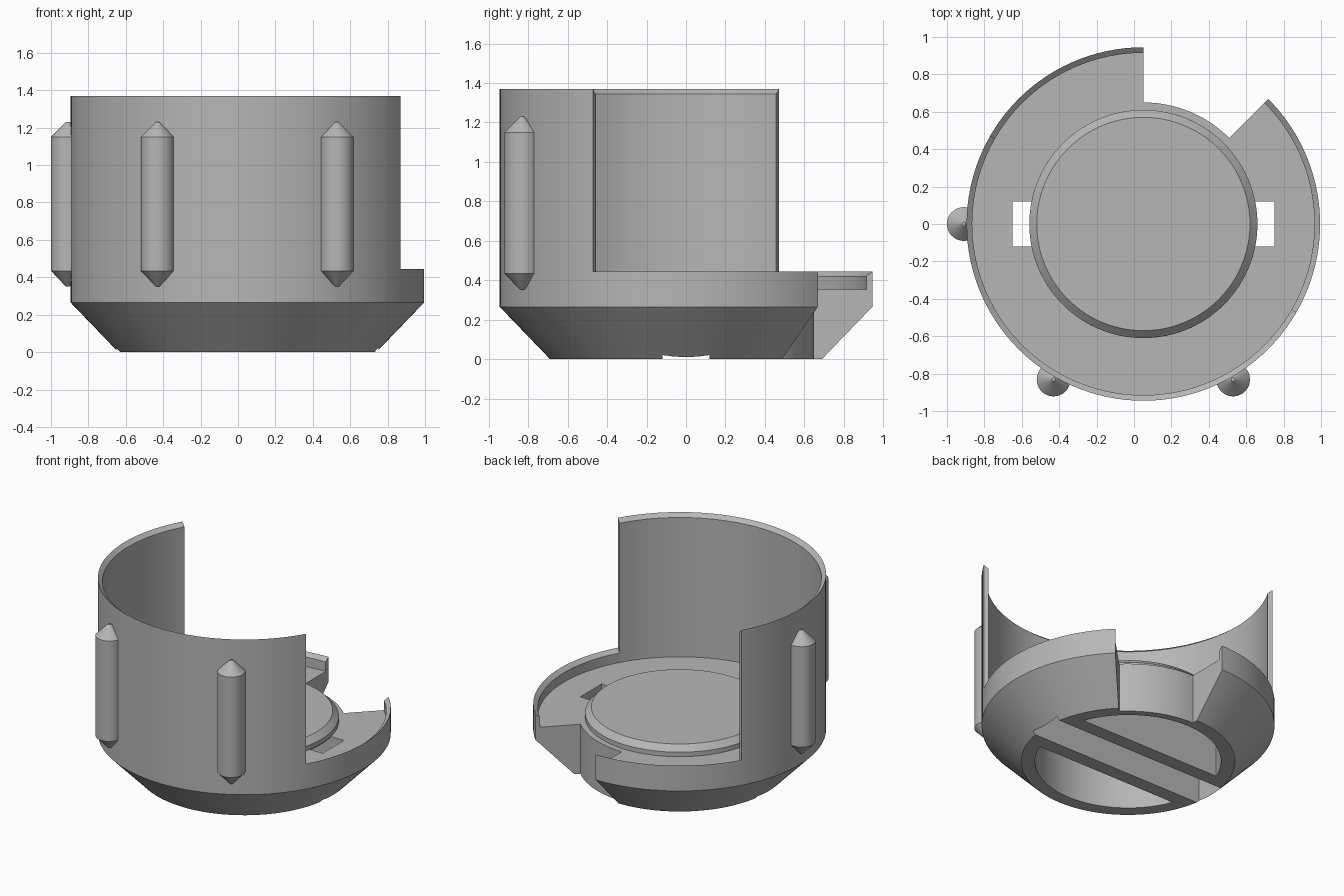
import bpy, bmesh
from math import radians, sin, cos
from mathutils import Vector

cube = bpy.data.objects.get("Cube")
if cube:
    bpy.data.objects.remove(cube, do_unlink=True)

CX = 0.05          # axis of the round body
STEP = 3           # degrees per lathe segment
R, R_IN = 0.945, 0.915
DECK = 0.353

grey = bpy.data.materials.new("plain grey")
grey.use_nodes = True
grey.diffuse_color = (0.47, 0.47, 0.47, 1)
grey.node_tree.nodes["Principled BSDF"].inputs["Base Color"].default_value = grey.diffuse_color


def finish(name, bm):
    bmesh.ops.remove_doubles(bm, verts=bm.verts, dist=1e-5)
    bmesh.ops.recalc_face_normals(bm, faces=bm.faces)
    mesh = bpy.data.meshes.new(name)
    bm.to_mesh(mesh)
    bm.free()
    mesh.materials.append(grey)
    ob = bpy.data.objects.new(name, mesh)
    bpy.context.collection.objects.link(ob)
    return ob


def lathe(name, profile, start=0, end=360):
    """Sweep a closed (radius, height) profile round the body axis."""
    bm = bmesh.new()
    rings = []
    for i in range((end - start) // STEP + 1):
        a = radians(start + i * STEP)
        rings.append([bm.verts.new((CX + r * cos(a), r * sin(a), z)) for r, z in profile])
    n = len(profile)
    for a, b in zip(rings, rings[1:]):
        for k in range(n):
            m = (k + 1) % n
            if profile[k][0] or profile[m][0]:
                quad = [a[k], a[m], b[m], b[k]]
                if profile[k][0] == 0:
                    quad.pop(3)
                elif profile[m][0] == 0:
                    quad.pop(2)
                bm.faces.new(quad)
    if end - start < 360:
        bm.faces.new(rings[0])
        bm.faces.new(rings[-1])
    return finish(name, bm)


def box(name, lo, hi):
    bm = bmesh.new()
    bmesh.ops.create_cube(bm, size=1)
    lo, hi = Vector(lo), Vector(hi)
    for v in bm.verts:
        v.co = (lo + hi) / 2 + v.co * (hi - lo)
    return finish(name, bm)


def cut(target, cutter):
    cutter.hide_render = True
    mod = target.modifiers.new("cut", "BOOLEAN")
    mod.operation, mod.solver, mod.object = "DIFFERENCE", "EXACT", cutter
    bpy.context.view_layer.objects.active = target
    bpy.ops.object.modifier_apply(modifier=mod.name)
    bpy.data.objects.remove(cutter, do_unlink=True)


# Tapered base ring, open in the middle
base = lathe("base_ring", [(0.6, 0), (0.69, 0), (R, 0.265), (R, DECK), (0.6, DECK)])

# Wedge notch at the back and the strap channel that ends in two slots
cut(base, lathe("notch_cutter", [(0.65, -0.1), (1.1, -0.1), (1.1, 0.6), (0.65, 0.6)], 45, 90))
cut(base, box("slot_cutter", (CX - 0.7, -0.12, -0.1), (CX + 0.7, 0.12, 0.6)))

# Low rim on both sides of the notch, tall shield round the front left
def wall(name, top, start, end):
    return lathe(name, [(R_IN, DECK), (R, DECK), (R, top), (R_IN, top - 0.025)], start, end)

parts = [base,
         wall("low_rim_back", 0.445, 90, 150),
         wall("low_rim_side", 0.445, 330, 405),
         wall("tall_shield", 1.37, 150, 330)]

# Raised seat disc with a chamfered edge
parts.append(lathe("seat_disc", [(0, 0.34), (0.6, 0.34), (0.61, DECK), (0.61, 0.385),
                                 (0.57, 0.425), (0, 0.425)]))

# Two rails under the disc, either side of the channel
for side, name in ((1, "rail_back"), (-1, "rail_front")):
    y0, y1 = sorted((side * 0.12, side * 0.22))
    parts.append(box(name, (CX - 0.6, y0, 0), (CX + 0.6, y1, 0.345)))

# Pointed posts on the outside of the shield
POST = [(0.01, 0.35), (0.09, 0.435), (0.09, 1.15), (0.01, 1.23)]
for angle, name in ((180, "post_side"), (240, "post_front_right"), (300, "post_front_left")):
    out = Vector((cos(radians(angle)), sin(radians(angle)), 0))
    post = lathe(name, [(0, POST[0][1])] + POST + [(0, POST[-1][1])])
    bm = bmesh.new()
    bm.from_mesh(post.data)
    bmesh.ops.translate(bm, verts=bm.verts, vec=out * 0.96)
    # Trim the half that would show through the inside of the shield
    bmesh.ops.bisect_plane(bm, geom=bm.verts[:] + bm.edges[:] + bm.faces[:],
                           plane_co=Vector((CX, 0, 0)) + out * 0.925,
                           plane_no=out, clear_inner=True)
    bm.to_mesh(post.data)
    bm.free()
    parts.append(post)

# Smooth the round walls and keep the edges crisp
bpy.ops.object.select_all(action="DESELECT")
for ob in parts:
    ob.select_set(True)
bpy.context.view_layer.objects.active = base
bpy.ops.object.shade_smooth_by_angle(angle=radians(25))
